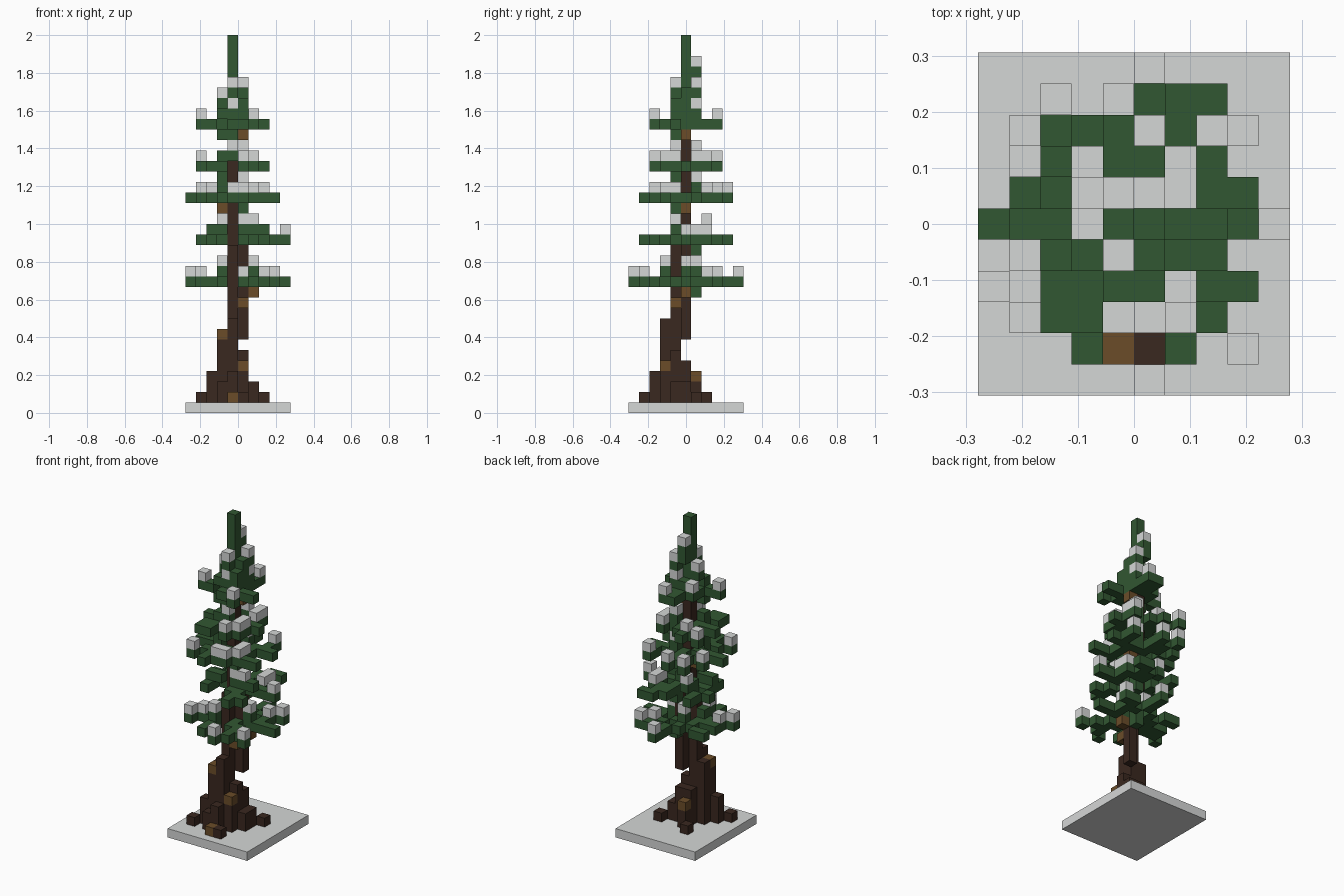
import bpy
import bmesh
from mathutils import Vector

if "Cube" in bpy.data.objects:
    bpy.data.objects.remove(bpy.data.objects["Cube"], do_unlink=True)

UNIT = 2 / 36                      # edge of one block
ORIGIN = Vector((-5, -5.5, 0))     # grid corner, in blocks


def material(name, color):
    mat = bpy.data.materials.new(name)
    mat.use_nodes = True
    mat.diffuse_color = (*color, 1)
    mat.node_tree.nodes["Principled BSDF"].inputs["Base Color"].default_value = (*color, 1)
    return mat


MATS = {
    "snow": material("snow white", (0.665, 0.68, 0.675)),
    "needles": material("needle green", (0.031, 0.096, 0.032)),
    "trunk": material("dark bark", (0.042, 0.021, 0.014)),
    "bark_patches": material("light bark", (0.145, 0.073, 0.022)),
}

blocks = {}        # grid cell -> part name
snow_caps = set()  # cells wanted as snow, placed last


def fill(part, xs, ys, zs):
    for x in range(xs[0], xs[1] + 1):
        for y in range(ys[0], ys[1] + 1):
            for z in range(zs[0], zs[1] + 1):
                blocks[x, y, z] = part


# Compass steps; q, r, d and z are the diagonals
STEPS = {"n": (0, 1), "s": (0, -1), "e": (1, 0), "w": (-1, 0),
         "q": (-1, 1), "r": (1, 1), "d": (1, -1), "z": (-1, -1)}


def tier(level, paths):
    """Walk each branch outwards from the stem; a capital step carries snow."""
    for path in paths.split():
        x, y = 4, 5
        for step in path:
            dx, dy = STEPS[step.lower()]
            x, y = x + dx, y + dy
            blocks.setdefault((x, y, level), "needles")
            if step.isupper():
                snow_caps.add((x, y, level + 1))


# Lower trunk and its buttresses
fill("trunk", (3, 3), (3, 4), (1, 7))
fill("trunk", (4, 4), (3, 4), (1, 8))
fill("trunk", (5, 5), (4, 4), (1, 5))
fill("trunk", (5, 5), (3, 3), (1, 3))
fill("trunk", (4, 5), (5, 5), (1, 4))
fill("trunk", (2, 2), (3, 3), (1, 3))
fill("trunk", (3, 3), (2, 2), (1, 2))
fill("trunk", (4, 4), (2, 2), (1, 3))
fill("trunk", (4, 4), (6, 6), (1, 3))
fill("trunk", (6, 6), (4, 5), (1, 2))

# Roots
fill("trunk", (1, 1), (2, 2), (1, 1))
fill("trunk", (4, 5), (1, 1), (1, 1))
fill("trunk", (7, 7), (6, 6), (1, 1))
fill("trunk", (3, 3), (7, 7), (1, 1))

# Upper trunk of two twisted strands, thinning to a stem and a green leader
fill("trunk", (4, 4), (4, 4), (9, 15))
fill("trunk", (5, 5), (5, 5), (7, 15))
fill("trunk", (4, 4), (5, 5), (16, 27))
fill("needles", (4, 4), (5, 5), (28, 35))

# Light bark patches
for cell in ((4, 1, 1), (4, 6, 3), (5, 3, 4), (3, 3, 7), (5, 4, 10),
             (6, 5, 11), (3, 5, 19), (5, 5, 19), (5, 5, 26)):
    blocks[cell] = "bark_patches"

# Five wide branch tiers
tier(12, "wzWZ dddD rrrE nnrnN dsdsZ eeeee zsss qqw eerN www")
tier(16, "eeeeE wwq dsds rnnre rrn ddd wzs qqn rrE eeR")
tier(20, "wwww zzZ rerN eere edde zsss ssS nqnQ nnnN wqQ dsS dD eD")
tier(23, "qqQ dsS edS eD rR eR qN www eee zss zzs nnq")
tier(27, "wzW rnN dsD ede ss nnn Q")

# Short twigs between the tiers
tier(11, "r")
tier(13, "zS N eE")
tier(15, "r")
tier(17, "zw qN eDe D")
tier(19, "d")
tier(21, "z R")
tier(22, "z")
tier(24, "S R z")
tier(26, "z s")
tier(28, "z S d e n R")
tier(29, "W e d")
tier(30, "S e R")
tier(31, "n")
tier(32, "N")

for cell in snow_caps:
    blocks.setdefault(cell, "snow")


def build(name, part):
    """Make one mesh from the exposed sides of all blocks of a part."""
    bm = bmesh.new()
    for cell, owner in blocks.items():
        if owner != part:
            continue
        middle = Vector(cell) + Vector((0.5, 0.5, 0.5)) + ORIGIN
        for axis in range(3):
            for sign in (-1, 1):
                normal = Vector((0, 0, 0))
                normal[axis] = sign
                if tuple(int(c + n) for c, n in zip(cell, normal)) in blocks:
                    continue
                u = Vector((0, 0, 0))
                u[(axis + 1) % 3] = 0.5
                v = normal.cross(u)
                center = middle + normal * 0.5
                corners = (center - u - v, center + u - v, center + u + v, center - u + v)
                bm.faces.new([bm.verts.new(p * UNIT) for p in corners])
    bmesh.ops.remove_doubles(bm, verts=bm.verts, dist=UNIT / 100)
    mesh = bpy.data.meshes.new(name)
    bm.to_mesh(mesh)
    bm.free()
    mesh.materials.append(MATS[part])
    bpy.context.collection.objects.link(bpy.data.objects.new(name, mesh))


build("trunk", "trunk")
build("bark_patches", "bark_patches")
build("branches", "needles")
build("snow_caps", "snow")

# Snowy ground slab
bpy.ops.mesh.primitive_cube_add(size=1, location=(0, 0, UNIT / 2))
slab = bpy.context.object
slab.name = "ground_slab"
slab.scale = (10 * UNIT, 11 * UNIT, UNIT)
slab.data.materials.append(MATS["snow"])
